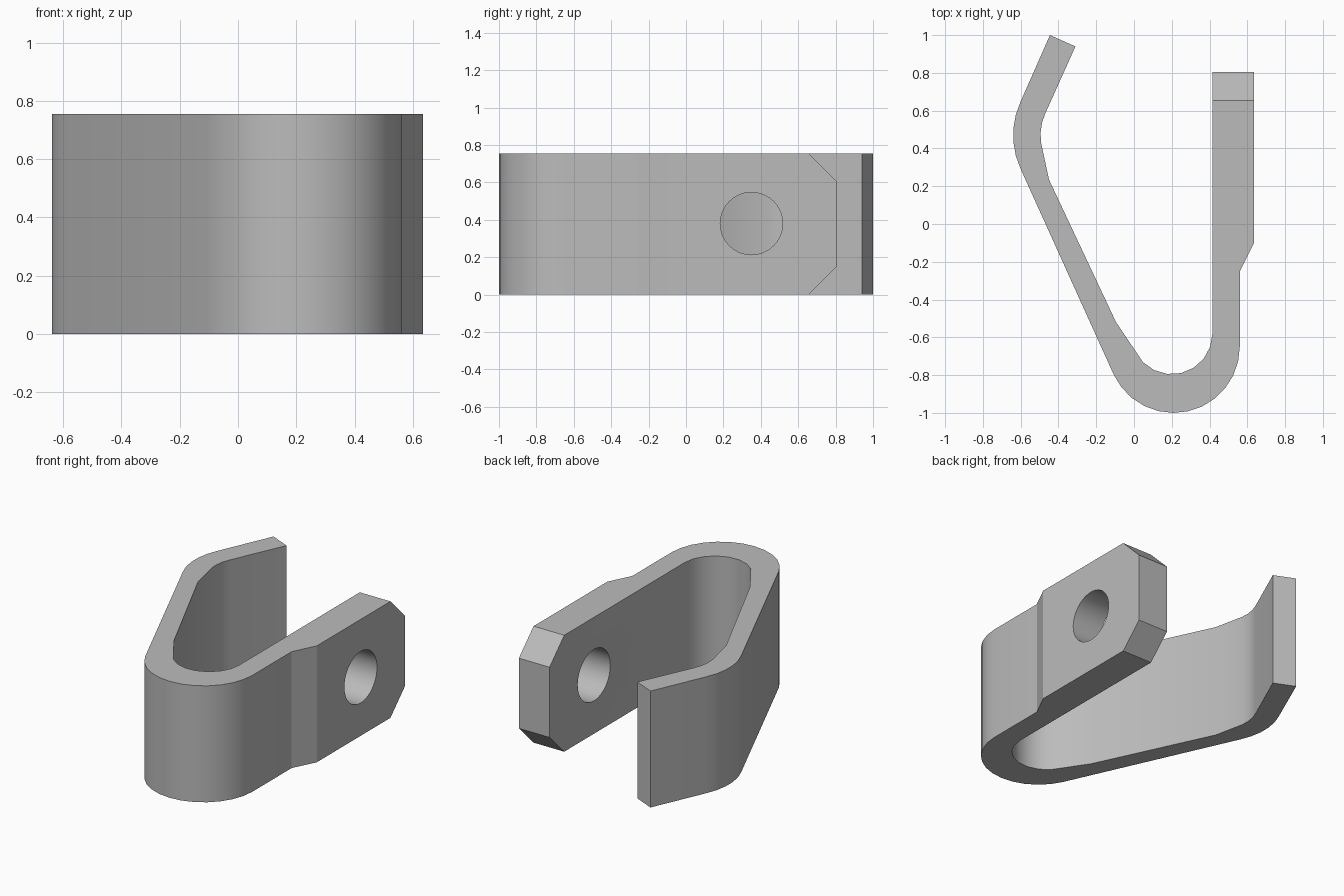
import bpy
import bmesh
from math import radians, cos, sin, pi
from mathutils import Matrix

HEIGHT = 0.755
CHAMFER = 0.15

cube = bpy.data.objects.get("Cube")
if cube:
    bpy.data.objects.remove(cube, do_unlink=True)

# Single plain grey finish
grey = bpy.data.materials.new("plain_grey")
grey.use_nodes = True
colour = (0.5, 0.5, 0.5, 1)
grey.diffuse_color = colour
grey.node_tree.nodes["Principled BSDF"].inputs["Base Color"].default_value = colour


def arc(cx, cy, radius, start, end, steps):
    """Points along a circular arc, angles in degrees."""
    angles = [radians(start + (end - start) * i / steps) for i in range(steps + 1)]
    return [(cx + radius * cos(a), cy + radius * sin(a)) for a in angles]


def make_object(name, bm):
    bmesh.ops.recalc_face_normals(bm, faces=bm.faces)
    mesh = bpy.data.meshes.new(name)
    bm.to_mesh(mesh)
    bm.free()
    mesh.materials.append(grey)
    obj = bpy.data.objects.new(name, mesh)
    bpy.context.collection.objects.link(obj)
    return obj


# Clip outline: thick arm, round bend, slanted arm and flared lip
profile = [(0.415, 0.805), (0.635, 0.805), (0.635, -0.10), (0.56, -0.25)]
profile += arc(0.21, -0.65, 0.35, 0, -155, 12)       # outside of main bend
profile += arc(-0.22, 0.47, 0.42, 205, 155, 5)       # outside of lip bend
profile += [(-0.445, 1.0), (-0.31, 0.94)]            # lip end
profile += arc(-0.22, 0.47, 0.275, 155, 188, 3)      # inside of lip bend
profile += [(-0.45, 0.235), (-0.095, -0.52)]         # inside of slanted arm
profile += arc(0.20, -0.58, 0.215, 225, 360, 7)      # inside of main bend

bm = bmesh.new()
base = bm.faces.new([bm.verts.new((x, y, 0)) for x, y in profile])
raised = bmesh.ops.extrude_face_region(bm, geom=[base])["geom"]
bmesh.ops.translate(bm, vec=(0, 0, HEIGHT),
                    verts=[v for v in raised if isinstance(v, bmesh.types.BMVert)])

# Chamfered corners at the end of the thick arm
end_edges = [e for e in bm.edges
             if all(v.co.x > 0.4 and v.co.y > 0.8 for v in e.verts)
             and abs(e.verts[0].co.z - e.verts[1].co.z) < 0.01]
bmesh.ops.bevel(bm, geom=end_edges, offset=CHAMFER, offset_type='OFFSET',
                segments=1, affect='EDGES', clamp_overlap=False)
clip = make_object("spring_clip", bm)

# Round hole through the thick arm
bm = bmesh.new()
bmesh.ops.create_cone(bm, cap_ends=True, segments=40, radius1=0.167, radius2=0.167,
                      depth=0.4,
                      matrix=Matrix.Translation((0.525, 0.35, 0.38)) @ Matrix.Rotation(pi / 2, 4, 'Y'))
cutter = make_object("hole_cutter", bm)
cutter.hide_render = True

bpy.ops.object.select_all(action='DESELECT')
clip.select_set(True)
bpy.context.view_layer.objects.active = clip
cut = clip.modifiers.new("hole", 'BOOLEAN')
cut.object = cutter
cut.operation = 'DIFFERENCE'
cut.solver = 'EXACT'
bpy.ops.object.modifier_apply(modifier=cut.name)
bpy.data.objects.remove(cutter, do_unlink=True)

# Smooth bends with crisp corners
bpy.ops.object.shade_smooth_by_angle(angle=radians(25))
